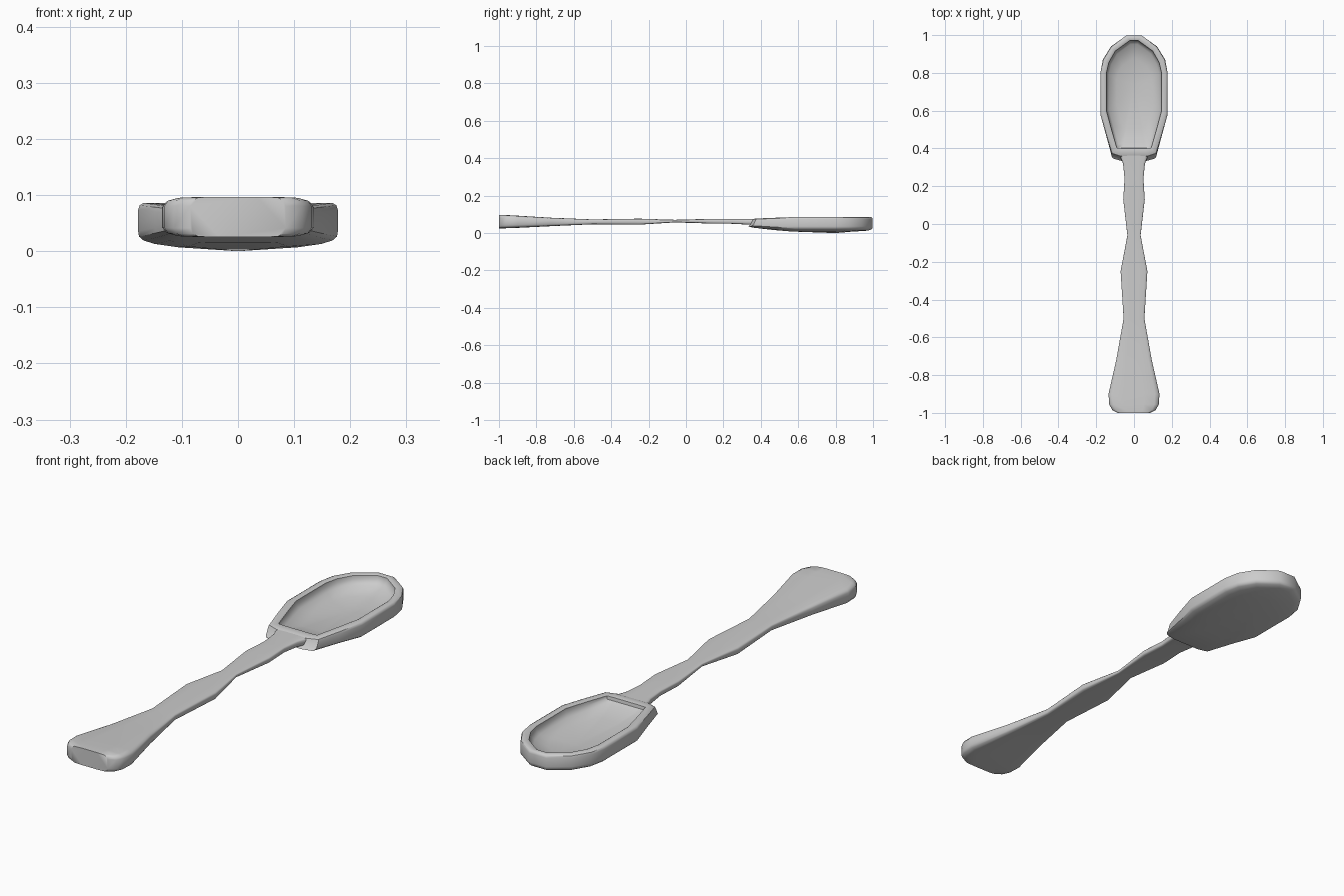
import bpy, bmesh

if "Cube" in bpy.data.objects:
    bpy.data.objects.remove(bpy.data.objects["Cube"])


def lerp(a, b, t):
    return a + (b - a) * t


def loft(name, rings, angle=None, poke=None):
    """Skin equal-length closed rings and close both ends."""
    bm = bmesh.new()
    vs = [[bm.verts.new(p) for p in r] for r in rings]
    n = len(rings[0])
    for a, b in zip(vs, vs[1:]):
        for i in range(n):
            j = (i + 1) % n
            bm.faces.new((a[i], a[j], b[j], b[i]))
    for k, end in enumerate((vs[0], vs[-1])):
        if poke:
            c = bm.verts.new(poke[k])
            for i in range(n):
                bm.faces.new((end[i], end[(i + 1) % n], c))
        else:
            bm.faces.new(end)
    bmesh.ops.recalc_face_normals(bm, faces=bm.faces[:])
    me = bpy.data.meshes.new(name)
    bm.to_mesh(me)
    bm.free()
    ob = bpy.data.objects.new(name, me)
    bpy.context.collection.objects.link(ob)
    for p in me.polygons:
        p.use_smooth = True
    if angle:
        bpy.context.view_layer.objects.active = ob
        ob.select_set(True)
        bpy.ops.object.shade_smooth_by_angle(angle=angle)
        ob.select_set(False)
    return ob


# Handle: stations of (y, half width, bottom z, top z), rounded-box section
stations = [
    (-1.0, .085, .025, .097), (-.985, .115, .025, .097),
    (-.955, .131, .026, .096), (-.90, .135, .028, .093),
    (-.72, .094, .037, .082), (-.50, .055, .047, .073),
    (-.25, .071, .045, .077), (-.06, .035, .057, .071),
    (.13, .057, .051, .076), (.24, .050, .050, .075),
    (.32, .058, .046, .075), (.39, .085, .042, .075)]
quarter = [(1, .55), (.95, .83), (.82, .97), (.4, 1)]
section = (quarter + [(-x, z) for x, z in reversed(quarter)]
           + [(-x, -z) for x, z in quarter]
           + [(x, -z) for x, z in reversed(quarter)])
loft("handle", [[(x * w, y, (lo + hi) / 2 + z * (hi - lo) / 2)
                 for x, z in section] for y, w, lo, hi in stations], 1.0)

# Bowl: outer and inner rim outlines (right half, neck to tip)
outer = [(.07, .355), (.118, .372), (.148, .47), (.178, .58), (.178, .80),
         (.165, .87), (.122, .94), (.04, .998)]
inner = [(.06, .402), (.09, .403), (.118, .50), (.145, .60), (.145, .80),
         (.132, .855), (.098, .915), (.022, .97)]


def ring(t, z, neck=0, centre=0):
    """Outline between outer (t=0) and inner (t=1), then shrunk to the centre."""
    half = []
    for i, ((ax, ay), (bx, by)) in enumerate(zip(outer, inner)):
        x, y = lerp(ax, bx, t), lerp(ay, by, t)
        if i < 2:
            y -= neck
        x, y = lerp(x, 0, centre), lerp(y, .70, centre)
        half.append((x, y, z(y)))
    return half + [(-x, y, h) for x, y, h in reversed(half)]


def slope(near, far):
    """Height rising or falling from the neck to the middle of the bowl."""
    return lambda y: lerp(near, far, min(1, max(0, (y - .33) / .25)))


loft("bowl", [
    ring(0, slope(.028, .007), .03, .40),
    ring(.9, slope(.031, .013), .04),
    ring(.3, slope(.036, .019), .035),
    ring(.05, slope(.041, .026), .02),
    ring(0, slope(.048, .036), .01),
    ring(0, slope(.066, .074)),
    ring(.08, slope(.073, .082)),
    ring(.3, slope(.076, .086)),
    ring(.8, slope(.076, .086)),
    ring(.97, slope(.074, .083)),
    ring(1.02, slope(.062, .066)),
    ring(1.1, slope(.056, .050), 0, .06),
    ring(1.1, slope(.044, .032), 0, .35)],
    .75, poke=[(0, .80, 0), (0, .74, .022)])
